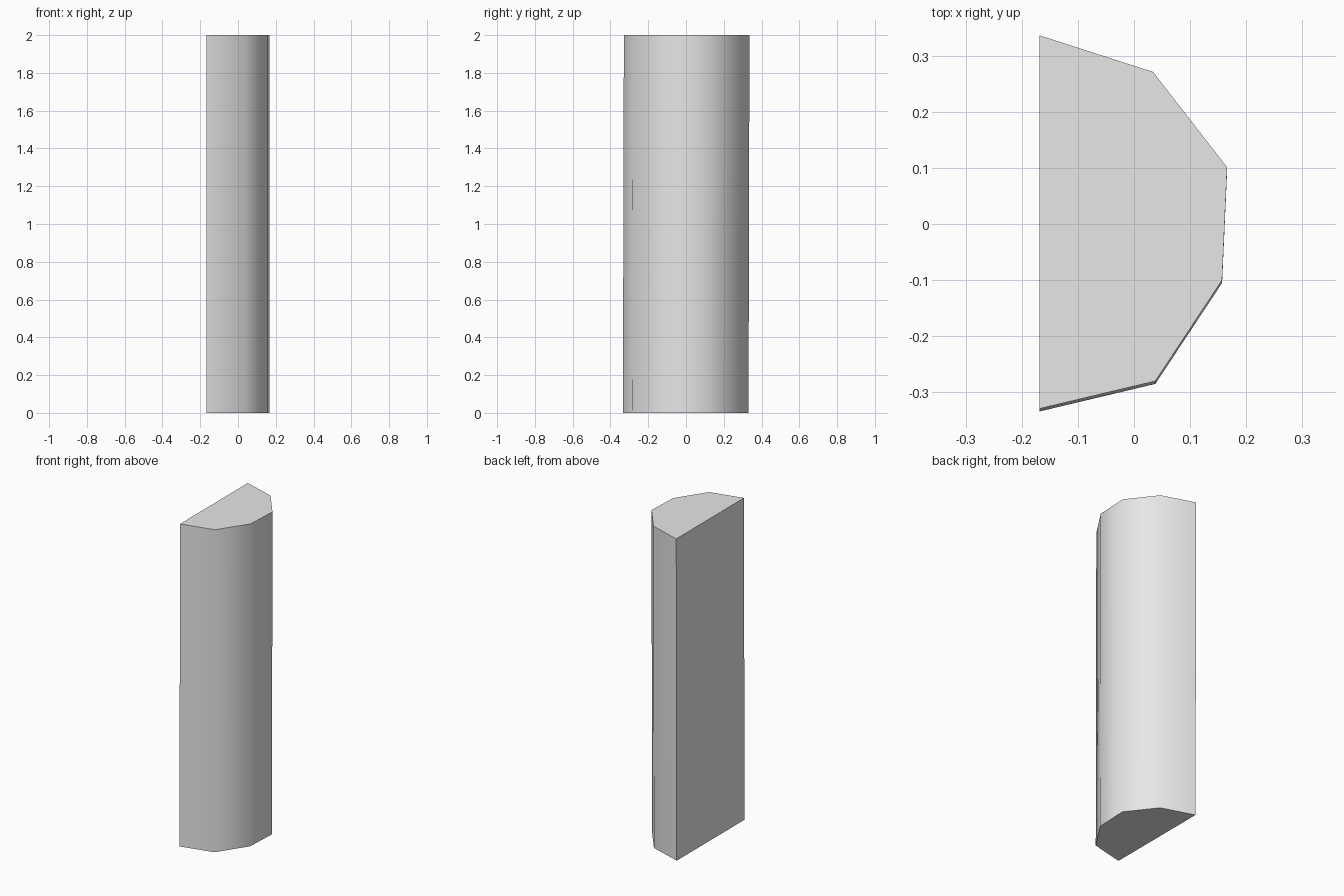
import bpy, bmesh, math
from mathutils import Vector

cube = bpy.data.objects.get("Cube")
if cube:
    bpy.data.objects.remove(cube, do_unlink=True)

# Single light grey material
grey = bpy.data.materials.new("light_grey")
grey.use_nodes = True
colour = (0.8, 0.8, 0.8, 1)
grey.diffuse_color = colour
grey.node_tree.nodes["Principled BSDF"].inputs["Base Color"].default_value = colour

# Half-round cross-section, with one flat side
HEIGHT = 2.0
LEAN = 0.005
profile = [(-0.168, 0.336), (-0.168, -0.329), (0.038, -0.28),
           (0.157, -0.1), (0.166, 0.101), (0.034, 0.271)]

# Extrude the section into a post with a very slight lean
bm = bmesh.new()
base = bm.faces.new([bm.verts.new((x, y - LEAN, 0)) for x, y in profile])
grown = bmesh.ops.extrude_face_region(bm, geom=[base], use_keep_orig=True)
top = [v for v in grown["geom"] if isinstance(v, bmesh.types.BMVert)]
bmesh.ops.translate(bm, verts=top, vec=Vector((0, LEAN, HEIGHT)))
bmesh.ops.recalc_face_normals(bm, faces=bm.faces)
mesh = bpy.data.meshes.new("half_round_post")
bm.to_mesh(mesh)
bm.free()
mesh.materials.append(grey)

post = bpy.data.objects.new("half_round_post", mesh)
bpy.context.collection.objects.link(post)

# Smooth the curved side, keep the flat side and the ends sharp
bpy.ops.object.select_all(action="DESELECT")
post.select_set(True)
bpy.context.view_layer.objects.active = post
bpy.ops.object.shade_smooth_by_angle(angle=math.radians(50))
